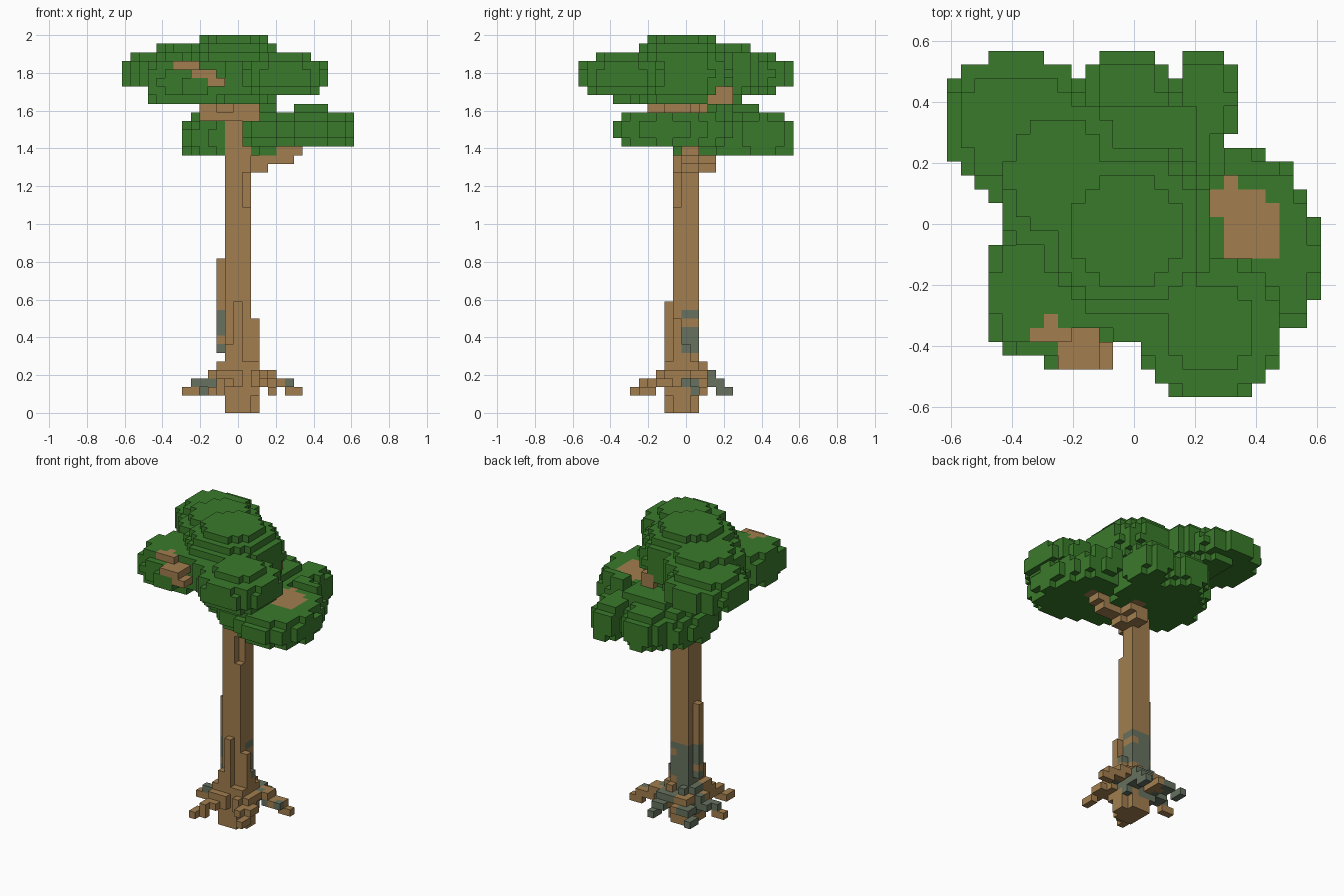
import bpy, bmesh, math
from mathutils import Vector

VOXEL = 2 / 44
default = bpy.data.objects.get("Cube")
if default:
    bpy.data.objects.remove(default, do_unlink=True)


def material(name, colour):
    mat = bpy.data.materials.new(name)
    mat.use_nodes = True
    mat.diffuse_color = (*colour, 1)
    mat.node_tree.nodes["Principled BSDF"].inputs["Base Color"].default_value = (*colour, 1)
    return mat


leaf = material("leaf green", (0.042, 0.195, 0.024))
bark = material("bark brown", (0.36, 0.21, 0.078))
moss = material("moss grey", (0.135, 0.165, 0.114))


def box(x0, x1, y0, y1, z0, z1):
    """Cells from the first to the last index, inclusive."""
    return {(i, j, k) for i in range(x0, x1 + 1)
            for j in range(y0, y1 + 1) for k in range(z0, z1 + 1)}


def blob(cx, cy, cz, rx, ry, rz, power=2.5):
    """A plump rounded clump of cells."""
    reach = box(-13, 13, -12, 12, 30, 43)
    return {c for c in reach
            if (abs(c[0] - cx) / rx) ** power + (abs(c[1] - cy) / ry) ** power
            + (abs(c[2] - cz) / rz) ** power < 1}


def limb(start, end, thick=1):
    """A stepped line of cells."""
    a, b = Vector(start), Vector(end)
    cells, steps = set(), 24
    for s in range(steps + 1):
        x, y, z = (round(v) for v in a.lerp(b, s / steps))
        cells |= box(x, x + thick - 1, y, y + thick - 1, z, z)
    return cells


# Upper canopy: middle, bridge, back left, front left, front right, front middle
upper = box(-6, -4, -10, -9, 37, 38)
for clump in ((-0.5, -0.5, 39, 6.2, 6.2, 4.6),
              (-5.5, 3.5, 39.3, 4.7, 5.5, 3.6),
              (-8.5, 7.2, 39, 5.1, 5.1, 2.6),
              (-6, -5, 38, 5, 4.6, 3),
              (5.5, -7.5, 38.7, 5.2, 5.2, 2.6),
              (0, -5, 38.5, 3.5, 3.8, 2.5)):
    upper |= blob(*clump)
# Flat undersides, and a stepped cut for the bare branch
upper -= box(-13, 13, -12, 12, 30, 35) | box(-13, -9, 4, 12, 36, 37)
upper -= box(-7, -6, -12, -8, 40, 43) | box(-5, -4, -12, -8, 39, 43)
upper -= box(-3, -2, -12, -8, 38, 43) | box(-6, -6, -7, -7, 40, 43)

# Lower canopy: body, right, right shoulder, back right, back middle, front
lower = box(7, 10, 4, 4, 34, 35) | box(7, 8, 5, 5, 33, 35) | box(-2, 4, 3, 8, 35, 35)
for clump in ((0, 4.5, 31.6, 6.5, 6.2, 3.3),
              (8.5, -2.5, 32.5, 5.2, 5.7, 2.45),
              (8.5, 1.5, 32.4, 3.6, 3.6, 2.4),
              (5.2, 9, 31.8, 2.3, 3.7, 3.1),
              (-0.5, 9, 31.8, 3, 3.7, 3.1),
              (3.5, -3, 32.5, 3, 3.5, 2.4)):
    lower |= blob(*clump)
lower -= box(-4, 2, -12, -2, 34, 35)

# Trunk with a notch, narrow foot and buttress ridges
wood = box(-1, 1, -1, 1, 0, 37) - box(1, 1, -1, -1, 24, 27)
wood |= box(-1, 1, -2, 1, 0, 1) | box(-1, 2, -1, 0, 0, 1)
wood |= box(-2, 2, -2, 1, 2, 5) | box(0, 0, -2, -2, 0, 12)
wood |= box(2, 2, -1, -1, 0, 10) | box(2, 2, 0, 0, 0, 7)
wood |= box(-2, -2, 0, 0, 7, 17) | box(-1, -1, -2, -2, 0, 7)

# Arching roots, thick at the trunk, each with a drooping tip
for x, y in ((7, 2), (4, -5), (-3, -6), (-6, 0), (-4, 5), (2, 5)):
    knee = (round(x * 0.65), round(y * 0.65), 3)
    wood |= limb((x / 4, y / 4, 4), knee, 2) | limb((x / 4, y / 4, 5), knee)
    wood |= limb(knee, (x, y, 2))

# Branches under and between the canopies
wood |= limb((1, 0, 28), (6, 0, 30), 2) | limb((6, 0, 30), (9, 0, 34), 2)
wood |= limb((1, 1, 28), (2, 3, 30), 2)
wood |= box(-4, 2, -2, 0, 34, 35) | limb((-1, -1, 34), (-3, -5, 36), 2)
wood |= limb((1, 1, 34), (2, 4, 37), 2)

# Branch ends showing through the leaves
wood |= box(6, 9, 1, 2, 34, 34) | box(7, 10, -2, 0, 34, 34) | box(7, 7, 3, 3, 34, 34)
wood |= box(-7, -5, -8, -8, 40, 40) | box(-6, -6, -7, -7, 40, 40)
wood |= box(-5, -3, -10, -8, 39, 39) | box(-3, -2, -10, -9, 38, 38)

upper -= wood
lower -= wood | upper
everything = wood | upper | lower


def is_mossy(i, j, k):
    patch = math.sin(i * 1.1 + k * 1.57 + 0.63) + 0.6 * math.sin(j * 1.7)
    return j >= 0 and 2 <= k <= 11 and patch > -0.3


def build(name, cells, mats, rule=None):
    """Skin the outside of the cells and merge flat areas."""
    bm = bmesh.new()
    verts = {}

    def corner(p):
        key = tuple(round(v * 2) for v in p)
        if key not in verts:
            verts[key] = bm.verts.new(p * VOXEL)
        return verts[key]

    for cell in sorted(cells):
        centre = Vector(cell) + Vector((0, 0, 0.5))
        for axis in range(3):
            for sign in (-1, 1):
                n = Vector((0, 0, 0))
                n[axis] = sign
                if tuple(int(c + d) for c, d in zip(cell, n)) in everything:
                    continue
                u = Vector((0, 0, 0))
                u[(axis + 1) % 3] = 0.5
                w = n.cross(u)
                mid = centre + n / 2
                face = bm.faces.new([corner(mid + q) for q in (-u - w, u - w, u + w, w - u)])
                face.material_index = int(bool(rule and rule(*cell)))
    bmesh.ops.dissolve_limit(bm, angle_limit=0.01, verts=bm.verts, edges=bm.edges,
                             delimit={'MATERIAL'})
    mesh = bpy.data.meshes.new(name)
    bm.to_mesh(mesh)
    bm.free()
    for mat in mats:
        mesh.materials.append(mat)
    bpy.context.collection.objects.link(bpy.data.objects.new(name, mesh))


build("trunk_roots_and_branches", wood, [bark, moss], is_mossy)
build("upper_canopy", upper, [leaf])
build("lower_canopy", lower, [leaf])
